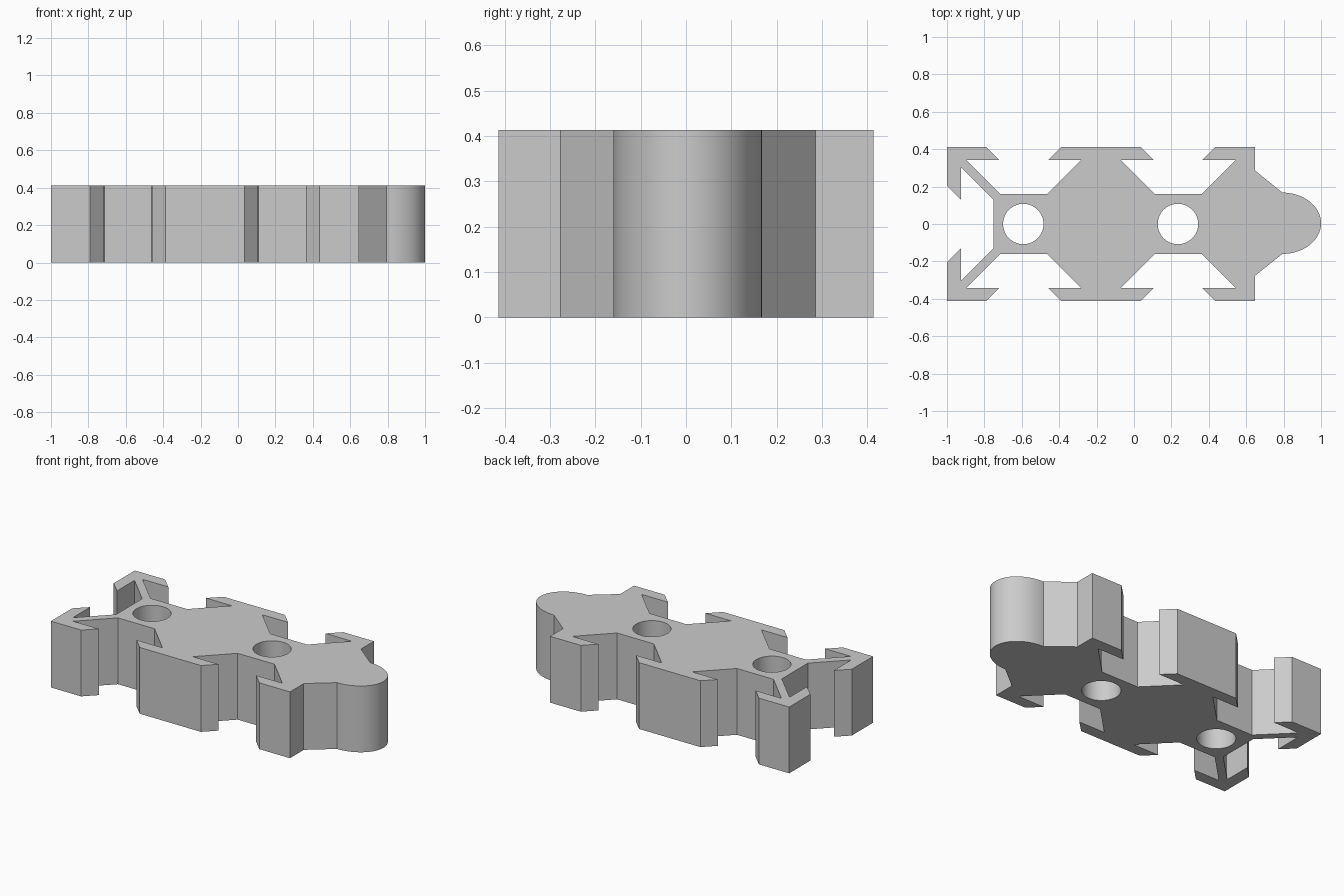
import bpy
import bmesh
from math import sin, cos, pi, radians

HEIGHT = 0.413

cube = bpy.data.objects.get("Cube")
if cube:
    bpy.data.objects.remove(cube, do_unlink=True)

grey = bpy.data.materials.new("plain grey")
grey.use_nodes = True
colour = (0.6, 0.6, 0.6, 1)
grey.diffuse_color = colour
grey.node_tree.nodes["Principled BSDF"].inputs["Base Color"].default_value = colour


def extrude_outline(name, points, bottom, top):
    """Solid prism from a closed outline."""
    bm = bmesh.new()
    face = bm.faces.new([bm.verts.new((x, y, bottom)) for x, y in points])
    new = bmesh.ops.extrude_face_region(bm, geom=[face])["geom"]
    verts = [v for v in new if isinstance(v, bmesh.types.BMVert)]
    bmesh.ops.translate(bm, verts=verts, vec=(0, 0, top - bottom))
    bmesh.ops.recalc_face_normals(bm, faces=bm.faces[:])
    mesh = bpy.data.meshes.new(name)
    bm.to_mesh(mesh)
    bm.free()
    mesh.materials.append(grey)
    obj = bpy.data.objects.new(name, mesh)
    bpy.context.collection.objects.link(obj)
    return obj


def ellipse(cx, cy, rx, ry, start, end, steps):
    return [(cx + rx * cos(start + (end - start) * i / steps),
             cy + ry * sin(start + (end - start) * i / steps))
            for i in range(steps + 1)]


# Side outline, from the forked end to the shoulder of the rounded nose
WAIST, LIP, EDGE = 0.16, 0.342, 0.413
side = [
    (-0.75, 0.128), (-0.926, 0.304), (-0.926, 0.132), (-1, 0.204),
    (-1, EDGE), (-0.792, EDGE), (-0.72, LIP), (-0.897, LIP),
    (-0.715, WAIST), (-0.463, WAIST), (-0.281, LIP), (-0.46, LIP),
    (-0.388, EDGE), (0.034, EDGE), (0.106, LIP), (-0.072, LIP),
    (0.11, WAIST), (0.363, WAIST), (0.545, LIP), (0.364, LIP),
    (0.436, EDGE), (0.647, EDGE),
]
mirrored = [(x, -y) for x, y in reversed(side)]

# Rounded nose sits slightly off centre
nose = ellipse(0.793, 0.004, 0.207, 0.164, pi / 2, -pi / 2, 40)
outline = side + [(0.647, 0.286)] + nose + [(0.647, -0.277)] + mirrored
body = extrude_outline("track_block", outline, 0, HEIGHT)

# Two round through holes
for label, x in (("rear", -0.592), ("front", 0.235)):
    ring = ellipse(x, 0, 0.108, 0.108, 0, 2 * pi, 48)[:-1]
    cutter = extrude_outline(label + "_hole_cutter", ring, -0.1, HEIGHT + 0.1)
    cutter.hide_render = True
    cut = body.modifiers.new(label + "_hole", "BOOLEAN")
    cut.operation = "DIFFERENCE"
    cut.solver = "EXACT"
    cut.object = cutter
    bpy.context.view_layer.objects.active = body
    bpy.ops.object.modifier_apply(modifier=cut.name)
    bpy.data.objects.remove(cutter, do_unlink=True)

# Smooth the curved walls, keep the corners crisp
bpy.ops.object.select_all(action="DESELECT")
body.select_set(True)
bpy.context.view_layer.objects.active = body
bpy.ops.object.shade_smooth_by_angle(angle=radians(25))
